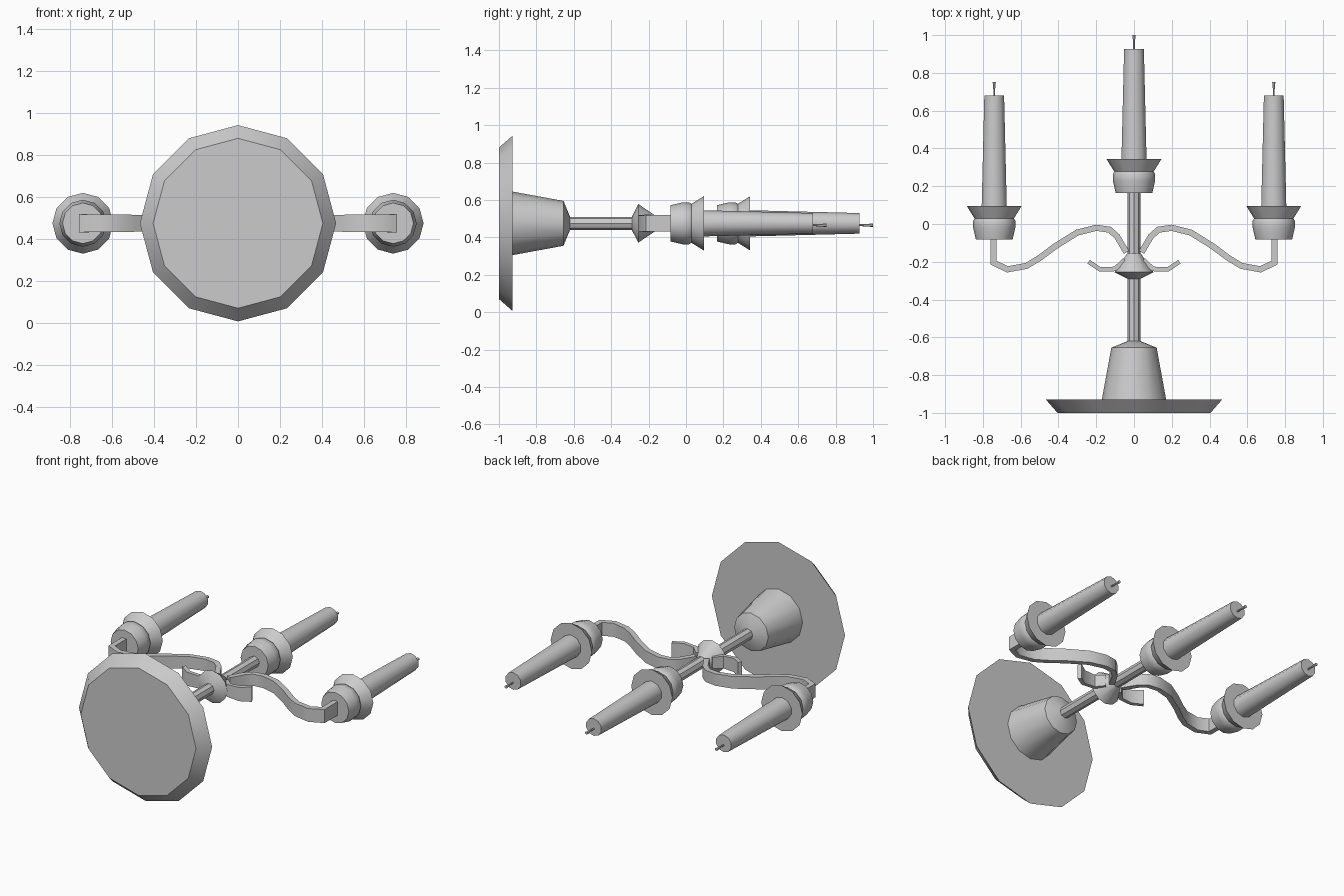
import bpy, bmesh, math
from mathutils import Vector

cube = bpy.data.objects.get("Cube")
if cube:
    bpy.data.objects.remove(cube, do_unlink=True)

AXIS_Z = 0.475
ARM_X = 0.74

metal = bpy.data.materials.new("light_grey")
metal.use_nodes = True
GREY = (0.6, 0.6, 0.6, 1)
metal.diffuse_color = GREY
metal.node_tree.nodes["Principled BSDF"].inputs["Base Color"].default_value = GREY


def finish(name, bm):
    bmesh.ops.recalc_face_normals(bm, faces=bm.faces[:])
    mesh = bpy.data.meshes.new(name)
    bm.to_mesh(mesh)
    bm.free()
    mesh.materials.append(metal)
    obj = bpy.data.objects.new(name, mesh)
    bpy.context.collection.objects.link(obj)
    bpy.ops.object.select_all(action='DESELECT')
    obj.select_set(True)
    bpy.context.view_layer.objects.active = obj
    bpy.ops.object.shade_smooth_by_angle(angle=math.radians(38))
    return obj


def skin(bm, rings):
    """Join successive rings of vertices and cap both ends."""
    n = len(rings[0])
    for a, b in zip(rings, rings[1:]):
        for i in range(n):
            j = (i + 1) % n
            bm.faces.new((a[i], a[j], b[j], b[i]))
    bm.faces.new(rings[0])
    bm.faces.new(rings[-1])


def lathe(name, profile, x=0, y=0, sides=12, z=AXIS_Z):
    """Turn (radius, y) points around an axis that runs along y."""
    bm = bmesh.new()
    rings = []
    for r, py in profile:
        angles = [math.tau * i / sides for i in range(sides)]
        rings.append([bm.verts.new((x + r * math.sin(a), y + py, z + r * math.cos(a)))
                      for a in angles])
    skin(bm, rings)
    return finish(name, bm)


def strap(name, path, side, thick, widths):
    """Flat bar following a path in the x-y plane, tapering in width."""
    bm = bmesh.new()
    pts = [Vector((side * px, py, AXIS_Z)) for px, py in path]
    rings = []
    for i, p in enumerate(pts):
        before = (p - pts[i - 1]).normalized() if i else None
        after = (pts[i + 1] - p).normalized() if i < len(pts) - 1 else None
        t = ((before or after) + (after or before)).normalized()
        miter = max(0.7, t.dot(after or before))
        n = Vector((-t.y, t.x, 0)) * thick / 2 / miter
        f = i / (len(pts) - 1)
        up = Vector((0, 0, (widths[0] * (1 - f) + widths[1] * f) / 2))
        rings.append([bm.verts.new(v) for v in (p + n + up, p - n + up, p - n - up, p + n - up)])
    skin(bm, rings)
    return finish(name, bm)


# Base, pedestal, stem and knob
lathe("base_plate", [(0.405, -1), (0.468, -0.928)])
lathe("pedestal", [(0.17, -0.928), (0.12, -0.655), (0.035, -0.62)])
lathe("stem", [(0.035, -0.63), (0.035, 0.18)], sides=8)
lathe("knob", [(0.035, -0.29), (0.103, -0.255), (0.035, -0.155)])

# Cups, candles and wicks
CUP = [(0.097, 0), (0.112, 0.065), (0.112, 0.1), (0.104, 0.112), (0.145, 0.178)]
CANDLE = [(0.07, 0.17), (0.055, 0.762)]
WICK = [(0.005, 0.755), (0.006, 0.8), (0.01, 0.835)]
for label, x, y in (("center", 0, 0.165), ("left", ARM_X, -0.083), ("right", -ARM_X, -0.083)):
    lathe(label + "_cup", CUP, x, y)
    lathe(label + "_candle", CANDLE, x, y, sides=10)
    lathe(label + "_wick", WICK, x, y, sides=6, z=AXIS_Z - 0.01)

# Curved arms and small leaves, one on each side
ARM = [(0.04, -0.15), (0.09, -0.065), (0.13, -0.03), (0.2, -0.02), (0.3, -0.045),
       (0.42, -0.12), (0.5, -0.18), (0.57, -0.222), (0.67, -0.24), (0.743, -0.205),
       (0.743, -0.075)]
LEAF = [(0.05, -0.19), (0.1, -0.238), (0.18, -0.24), (0.24, -0.2)]
for label, side in (("left", 1), ("right", -1)):
    strap(label + "_arm", ARM, side, 0.032, (0.07, 0.088))
    strap(label + "_leaf", LEAF, side, 0.024, (0.07, 0.095))
